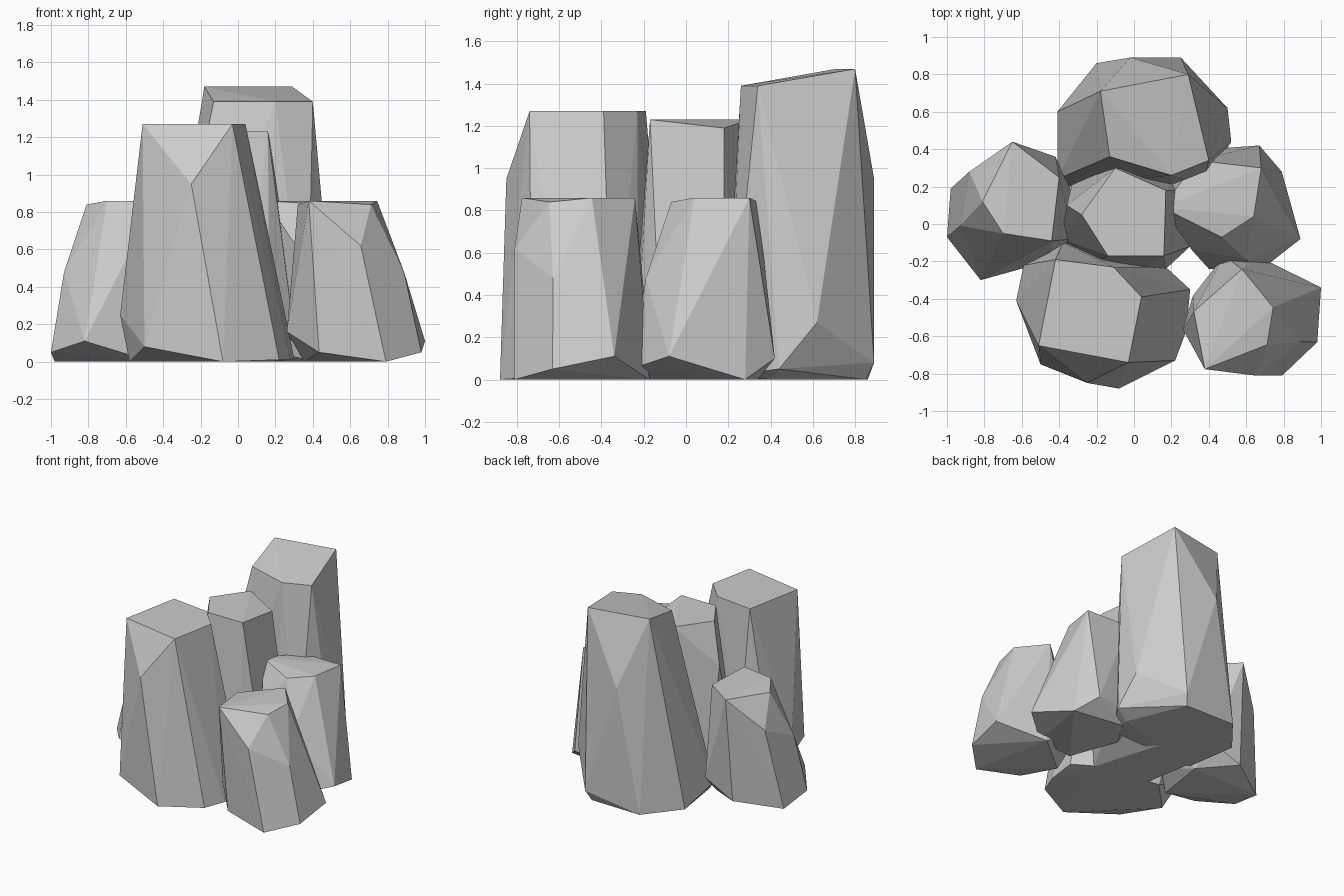
import bpy, bmesh, math
from mathutils import Vector, Matrix


def rock(name, points, matrix=Matrix()):
    """Faceted boulder: convex hull around a few corner points."""
    bm = bmesh.new()
    for p in points:
        bm.verts.new(matrix @ Vector(p))
    res = bmesh.ops.convex_hull(bm, input=bm.verts[:])
    loose = [v for v in bm.verts if not v.link_faces]
    bmesh.ops.delete(bm, geom=loose, context='VERTS')
    bmesh.ops.dissolve_limit(bm, angle_limit=math.radians(1.5),
                             verts=bm.verts[:], edges=bm.edges[:])
    bmesh.ops.recalc_face_normals(bm, faces=bm.faces[:])
    mesh = bpy.data.meshes.new(name)
    bm.to_mesh(mesh)
    bm.free()
    ob = bpy.data.objects.new(name, mesh)
    bpy.context.collection.objects.link(ob)
    return ob


# Tall back rock: sloped cap, shoulder corners, foot
rock("back_rock", [
    (-.18, .71, 1.47), (.29, .80, 1.47), (.40, .34, 1.39), (.20, .26, 1.39), (-.13, .36, 1.39),
    (-.02, .89, .95), (.50, .62, .27), (.25, .89, .08),
    (.52, .44, .05), (.41, .40, 0), (.22, .85, 0), (-.20, .86, 0), (-.41, .60, 0),
    (-.41, .24, .08), (-.35, .20, 0), (.20, .18, .05), (.37, .20, .02)])

# Front rock: flat five-sided cap, shoulder, foot
rock("front_rock", [
    (-.42, -.19, 1.27), (-.11, -.23, 1.27), (.04, -.39, 1.27), (-.03, -.74, 1.27), (-.51, -.65, 1.27),
    (-.25, -.85, .95), (.11, -.60, .74), (-.63, -.41, .25), (-.50, -.75, .08),
    (-.08, -.88, 0), (.22, -.73, .01), (.28, -.57, .01), (.30, -.35, .02), (.17, -.23, 0),
    (-.38, -.10, .20), (-.59, -.22, .12), (-.58, -.38, 0), (-.35, -.14, 0)])

# Centre rock between the others
rock("centre_rock", [
    (-.10, .30, 1.23), (.17, .18, 1.19), (.16, -.17, 1.23), (-.14, -.17, 1.23), (-.28, .05, 1.23),
    (.22, .18, .85), (-.36, .10, .92), (-.39, -.08, .10), (-.33, .22, 0), (0, .32, 0),
    (.23, .24, .1), (.29, .03, .1), (.30, -.12, .16), (.17, -.24, 0), (0, -.26, .08), (-.25, -.23, 0)])

# Small rock, placed three times by turning it about one foot corner
small = [
    (-.81, .12, .84), (-.70, -.05, .86), (-.44, -.09, .86), (-.40, .25, .84), (-.65, .44, .86),
    (-.88, .28, .62), (-.93, -.01, .48), (-.82, -.30, .11), (-1, -.07, .05),
    (-.98, .19, 0), (-.67, .38, .05), (-.42, .36, .16), (-.34, .19, .10),
    (-.32, -.08, .10), (-.46, -.20, 0), (-.40, .20, 0)]
pivot = Matrix.Translation((.82, .30, 0))
for name, x, y, turn in (("left_rock", -.82, -.30, 0),
                         ("right_rock", .89, -.08, 90),
                         ("front_right_rock", 1.0, -.34, 138)):
    place = Matrix.Translation((x, y, 0)) @ Matrix.Rotation(math.radians(turn), 4, 'Z')
    rock(name, small, place @ pivot)
